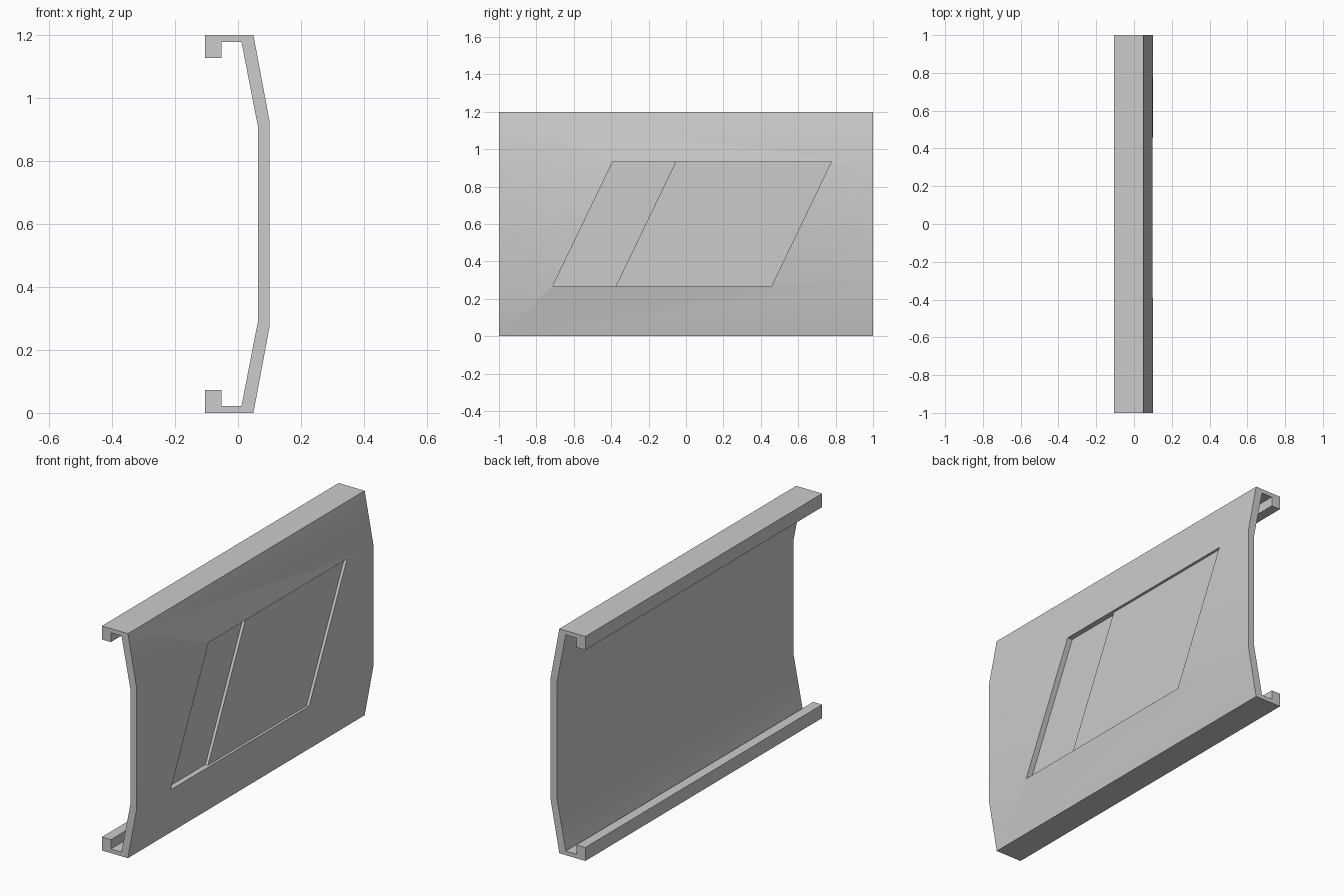
import bpy
import bmesh
from math import radians

cube = bpy.data.objects.get("Cube")
if cube:
    bpy.data.objects.remove(cube, do_unlink=True)

HEIGHT = 1.2

grey = bpy.data.materials.new("light_grey")
grey.use_nodes = True
colour = (0.6, 0.6, 0.6, 1)
grey.diffuse_color = colour
grey.node_tree.nodes["Principled BSDF"].inputs["Base Color"].default_value = colour


def prism(name, outline, offset):
    """Extrude a closed outline along an offset vector."""
    bm = bmesh.new()
    face = bm.faces.new([bm.verts.new(p) for p in outline])
    ext = bmesh.ops.extrude_face_region(bm, geom=[face])
    moved = [g for g in ext["geom"] if isinstance(g, bmesh.types.BMVert)]
    bmesh.ops.translate(bm, verts=moved, vec=offset)
    bmesh.ops.recalc_face_normals(bm, faces=bm.faces)
    mesh = bpy.data.meshes.new(name)
    bm.to_mesh(mesh)
    bm.free()
    mesh.materials.append(grey)
    obj = bpy.data.objects.new(name, mesh)
    bpy.context.collection.objects.link(obj)
    return obj


# Channel-shaped wall: lower half of the section, mirrored about mid height
outer = [(-0.105, 0.072), (-0.105, 0), (0.049, 0), (0.1, 0.272)]
inner = [(0.063, 0.289), (0.011, 0.022), (-0.052, 0.022), (-0.052, 0.072)]


def flip(points):
    return [(x, HEIGHT - z) for x, z in reversed(points)]


section = outer + flip(outer) + flip(inner) + inner
panel = prism("door_panel", [(x, -1, z) for x, z in section], (0, 2, 0))

# Slanted recess: a deep pocket beside a shallow one
LOW, HIGH, SLANT = 0.268, 0.933, 0.32


def pocket(name, y0, y1, depth):
    x = 0.1 - depth
    outline = [(x, y0, LOW), (x, y1, LOW), (x, y1 + SLANT, HIGH), (x, y0 + SLANT, HIGH)]
    cutter = prism(name, outline, (0.2, 0, 0))
    cutter.hide_render = True
    return cutter


bpy.ops.object.select_all(action="DESELECT")
bpy.context.view_layer.objects.active = panel
panel.select_set(True)
for name, y0, y1, depth in (("shallow_pocket", -0.6, 0.457, 0.015),
                            ("deep_pocket", -0.712, -0.375, 0.03)):
    cutter = pocket(name, y0, y1, depth)
    cut = panel.modifiers.new(name, "BOOLEAN")
    cut.operation = "DIFFERENCE"
    cut.solver = "EXACT"
    cut.object = cutter
    bpy.ops.object.modifier_apply(modifier=cut.name)
    bpy.data.objects.remove(cutter, do_unlink=True)

# Soften the gentle bends, keep the corners sharp
bpy.ops.object.shade_smooth_by_angle(angle=radians(30))
